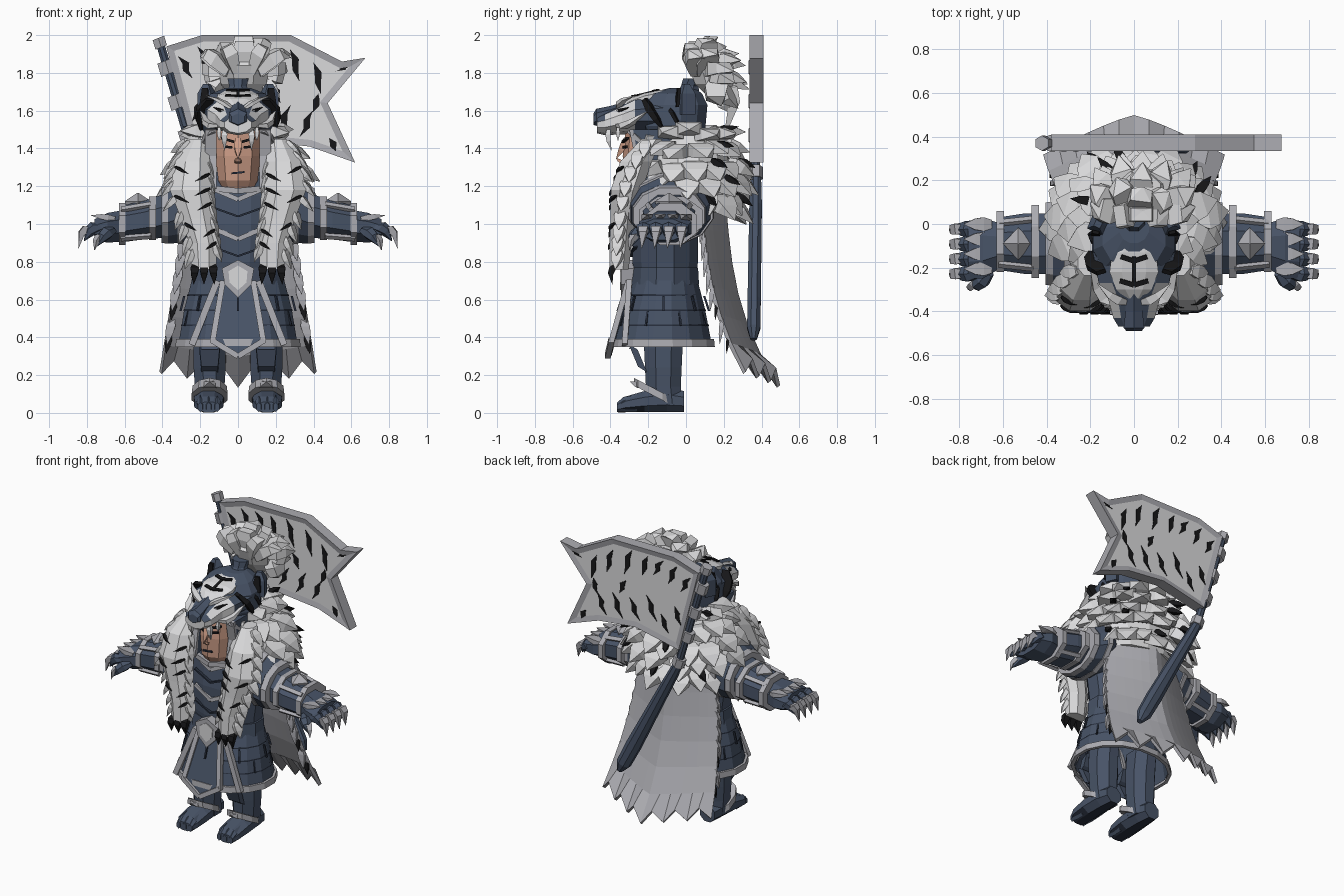
import bpy, bmesh, math, random
from mathutils import Vector as V

random.seed(4)
COLOURS = [("navy_armour", (.064, .087, .135)), ("dark_seam", (.022, .03, .05)), ("white_fur", (.7, .7, .71)),
           ("grey_trim", (.41, .41, .44)), ("black_stripe", (.008, .008, .009)), ("skin", (.6, .33, .235))]
NAVY, DARK, FUR, TRIM, BLACK, SKIN = range(6)
MATS = [bpy.data.materials.new(n) for n, c in COLOURS]
for m, (n, c) in zip(MATS, COLOURS):
    m.diffuse_color = (*c, 1)
bm = bmesh.new()    # the part being built

def finish(name, mirror=False):
    """Turn the current bmesh into an object, optionally doubled across x, and start a new part."""
    global bm
    if mirror:
        for v in bmesh.ops.duplicate(bm, geom=bm.verts[:] + bm.edges[:] + bm.faces[:])["geom"]:
            if isinstance(v, bmesh.types.BMVert):
                v.co.x *= -1
    bmesh.ops.recalc_face_normals(bm, faces=bm.faces[:])
    used = sorted({f.material_index for f in bm.faces})
    for f in bm.faces:
        f.material_index = used.index(f.material_index)
    ob = bpy.data.objects.new(name, bpy.data.meshes.new(name))
    bm.to_mesh(ob.data)
    for i in used:
        ob.data.materials.append(MATS[i])
    bpy.context.collection.objects.link(ob)
    bm = bmesh.new()
    return ob

def loft(secs, mi, caps=True):
    rows = [[bm.verts.new(p) for p in s] for s in secs]
    k = len(rows[0])
    fs = [bm.faces.new((a[i], a[(i + 1) % k], b[(i + 1) % k], b[i])) for a, b in zip(rows, rows[1:]) for i in range(k)]
    fs += [bm.faces.new(rows[0]), bm.faces.new(rows[-1])] if caps else []
    for f in fs:
        f.material_index = mi
    return fs

def ell(c, u, v, n=10):
    return [V(c) + V(u) * math.cos(a) + V(v) * math.sin(a) for a in (math.tau * (i + .5) / n for i in range(n))]

def zloft(rows, mi, n=12, cx=0, caps=True):     # rows: z, centre y, rx, ry
    return loft([ell((cx, cy, z), (rx, 0, 0), (0, ry, 0), n) for z, cy, rx, ry in rows], mi, caps)

def xloft(rows, mi, n=8):                       # rows: x, centre y, centre z, ry, rz
    return loft([ell((x, cy, cz), (0, ry, 0), (0, 0, rz), n) for x, cy, cz, ry, rz in rows], mi)

def yloft(rows, mi, n=8, cx=0):                 # rows: y, centre z, rx, rz
    return loft([ell((cx, y, cz), (rx, 0, 0), (0, 0, rz), n) for y, cz, rx, rz in rows], mi)

def lock(a, b, c, w, mi, flat=.5, n=4):         # tapered tuft curving from a, past b, to c
    a, b, c = V(a), V(b), V(c)
    d = (c - a).normalized()
    u = d.cross(V((0, 0, 1)))
    u = u.normalized() if u.length > .3 else V((1, 0, 0))
    v = d.cross(u).normalized() * flat
    loft([ell(a * (1 - t) ** 2 + b * 2 * t * (1 - t) + c * t * t, u * w * r, v * w * r, n)
          for t, r in ((0, .6), (.3, 1), (.6, .8), (1, .04))], mi)

def spike(p, d, length, w, mi, flat=.5, droop=0):
    p, d = V(p), V(d).normalized()
    lock(p, p + d * length * .5, p + d * length - V((0, 0, droop)), w, mi, flat)

def bar(p, q, w, t, mi, n=(0, -1, 0), taper=1):
    p, q, n = V(p), V(q), V(n) * t / 2
    s = (q - p).cross(n).normalized() * w / 2
    loft([[e + s * k + n, e - s * k + n, e - s * k - n, e + s * k - n] for e, k in ((p, 1), (q, taper))], mi)

def slab(pts, y0, y1, mi):                      # outline in x, z
    return loft([[(x, y, z) for x, z in pts] for y in (y0, y1)], mi)

# --- torso with chevrons, belt, buckle
zloft([(.68, -.11, .23, .16), (.8, -.11, .24, .18), (1, -.11, .27, .18), (1.15, -.1, .27, .17), (1.28, -.1, .15, .13)], NAVY)
for z in (1.14, .93):
    for s in (-1, 1):
        bar((s * .14, -.265, z + .05), (0, -.295, z - .01), .025, .02, TRIM)
        bar((s * .14, -.268, z - .05), (0, -.295, z - .1), .01, .02, DARK)
finish("torso")
zloft([(.68, -.11, .255, .185), (.77, -.11, .25, .18)], NAVY)
finish("belt")
slab([(-.085, .765), (0, .81), (.085, .765), (.07, .68), (0, .61), (-.07, .68)], -.345, -.27, TRIM)
slab([(-.05, .75), (0, .78), (.05, .75), (.045, .69), (0, .65), (-.045, .69)], -.35, -.34, FUR)
finish("buckle")
# --- open armoured skirt with seams and hem, front tabard
zloft([(.7, -.11, .25, .175), (.55, -.12, .29, .225), (.37, -.125, .32, .265)], NAVY, 16, 0, False)
zloft([(.39, -.125, .318, .263), (.39, -.125, .334, .279), (.35, -.125, .338, .283), (.35, -.125, .315, .26)], TRIM, 16, 0, False)
for z, rx, ry in ((.62, .274, .205), (.54, .295, .23), (.46, .308, .246)):
    zloft([(z, -.12, rx, ry), (z + .008, -.12, rx, ry)], DARK, 16, 0, False)
for i in range(16):
    a, k = math.tau * i / 16, .08 * (i % 2)
    bar((.284 * math.cos(a), -.12 + .216 * math.sin(a), .62 - k), (.304 * math.cos(a), -.12 + .242 * math.sin(a), .54 - k),
        .01, .012, DARK, (math.cos(a), math.sin(a), 0))
for s in (-1, 1):
    bar((s * .11, -.30, .7), (s * .245, -.325, .36), .035, .03, TRIM)
finish("skirt")
loft([[(-.08, y, .7), (.08, y, .7), (.135, y - .09, .385), (0, y - .11, .3), (-.135, y - .09, .385)] for y in (-.305, -.285)], NAVY)
for s in (-1, 1):
    bar((s * .08, -.305, .7), (s * .135, -.395, .375), .03, .03, TRIM)
    bar((s * .14, -.395, .385), (0, -.415, .3), .03, .03, TRIM)
finish("tabard")
# --- legs and boots
zloft([(.04, -.11, .08, .1), (.14, -.12, .085, .1), (.24, -.12, .092, .105), (.34, -.12, .092, .11), (.5, -.11, .085, .12)], NAVY, 8, .15)
for z0, y0, z1, y1 in ((.42, -.24, .35, -.28), (.35, -.28, .23, -.23)):
    bar((.15, y0, z0), (.15, y1, z1), .11, .06, NAVY, (0, -.8, -.5 if z0 > .4 else .5), .8)
finish("legs", True)
for f in yloft([(-.01, .06, .06, .06), (-.1, .07, .08, .07), (-.22, .06, .085, .06), (-.32, .045, .08, .045), (-.36, .03, .06, .03)], NAVY, 8, .155):
    if f.calc_center_median().z < .02:
        f.material_index = DARK
for x in (.11, .155, .2):
    yloft([(-.26, .05, .022, .045), (-.33, .045, .022, .04), (-.365, .03, .015, .025)], NAVY, 6, x)
loft([ell((.15, -.16, z), (r, 0, 0), (0, .115, -.06), 10) for z, r in ((.085, .1), (.125, .095))], TRIM)
spike((.15, -.23, .14), (0, -.8, .3), .07, .05, TRIM)
finish("boots", True)
# --- arms: shoulder caps, sleeves, bracers, clawed gauntlets
xloft([(.22, -.08, 1.09, .19, .16), (.3, -.08, 1.08, .225, .185), (.37, -.09, 1.05, .205, .16)], NAVY, 12)
xloft([(.29, -.08, 1.08, .235, .195), (.32, -.08, 1.075, .23, .185)], TRIM, 12)
xloft([(.37, -.09, 1.05, .2, .16), (.405, -.09, 1.045, .195, .15)], TRIM, 12)
xloft([(.36, -.09, 1.05, .15, .13), (.5, -.09, 1.02, .15, .11), (.62, -.09, 1.0, .13, .105)], NAVY)
finish("sleeves", True)
for x, ry, rz, cz in ((.45, .18, .125, 1.03), (.61, .15, .12, 1.0)):
    xloft([(x - .015, -.08, cz, ry, rz), (x + .02, -.08, cz, ry, rz)], TRIM)
for a in range(4):
    y, z = math.cos(math.pi * (a + .5) / 2), math.sin(math.pi * (a + .5) / 2)
    bar((.46, -.09 + .158 * y, 1.02 + .118 * z), (.62, -.09 + .134 * y, 1 + .108 * z), .025, .02, TRIM, (0, y, z))
loft([[V((.53, -.09, z)) + V(p) * r for p in ((.07, 0, 0), (0, .075, 0), (-.07, 0, 0), (0, -.075, 0))]
      for z, r in ((1.1, .9), (1.12, 1), (1.165, .05))], TRIM)
finish("bracers", True)
xloft([(.61, -.1, .99, .11, .09), (.69, -.11, .98, .15, .085), (.76, -.12, .97, .14, .06)], NAVY)
for i in range(4):
    y = -.225 + i * .068
    lock((.72, y, .985), (.79, y, .99), (.815, y - .01, .91), .042, NAVY, .9, 6)
    lock((.765, y, .975), (.84, y, 1), (.845, y - .01, .87), .036, TRIM, .8)
    spike((.65, y + .02, 1.03), (1, 0, .12), .13, .045, TRIM, .5)
lock((.66, -.22, .97), (.72, -.29, .95), (.75, -.29, .88), .04, NAVY, .9, 6)
lock((.71, -.25, .95), (.76, -.3, .93), (.76, -.3, .86), .025, TRIM, .8)
finish("gauntlets", True)
# --- face and cheek guards
zloft([(1.18, -.2, .08, .1), (1.23, -.2, .11, .13), (1.36, -.19, .125, .145), (1.5, -.18, .12, .14)], SKIN, 10)
lock((0, -.32, 1.45), (0, -.335, 1.4), (0, -.37, 1.345), .028, SKIN, .9)
lock((0, -.33, 1.325), (0, -.36, 1.335), (0, -.37, 1.35), .025, SKIN)
bar((-.035, -.332, 1.268), (.035, -.332, 1.275), .01, .012, DARK)
for s in (-1, 1):
    bar((s * .03, -.33, 1.405), (s * .07, -.315, 1.41), .013, .012, BLACK)
    bar((s * .02, -.335, 1.435), (s * .09, -.31, 1.455), .014, .014, BLACK)
finish("face")
loft([[(x, -.29, 1.2), (x, -.08, 1.24), (x, -.06, 1.5), (x, -.28, 1.5), (x, -.255, 1.36)] for x in (.115, .175)], NAVY)
bar((.145, -.295, 1.19), (.145, -.262, 1.36), .02, .06, TRIM, (1, 0, 0))
bar((.145, -.262, 1.36), (.145, -.29, 1.5), .02, .06, TRIM, (1, 0, 0))
bar((.15, -.26, 1.19), (.0, -.31, 1.175), .03, .03, TRIM)
finish("cheek_guards", True)
# --- beast helmet, forehead patch, mirrored features
zloft([(1.2, 0, .13, .1), (1.42, -.04, .175, .15), (1.52, -.08, .2, .19), (1.63, -.07, .195, .19), (1.69, -.06, .15, .15), (1.72, -.02, .07, .07)], NAVY)
for f in yloft([(-.12, 1.58, .2, .11), (-.27, 1.575, .17, .1), (-.34, 1.555, .125, .08), (-.43, 1.53, .1, .06), (-.47, 1.525, .075, .045)], NAVY, 10):
    c = f.calc_center_median()
    if c.y < -.3 and (c.z < 1.54 or abs(c.x) > .07):
        f.material_index = FUR
yloft([(-.3, 1.615, .045, .04), (-.4, 1.585, .045, .04), (-.475, 1.565, .055, .045), (-.49, 1.555, .04, .03)], NAVY, 6)
finish("helmet")
loft([[(-w, y, z - .015), (-w * .5, y, z), (w * .5, y, z), (w, y, z - .015), (w, y, z - .05), (-w, y, z - .05)]
      for y, z, w in ((-.06, 1.713, .06), (-.13, 1.71, .1), (-.22, 1.693, .112), (-.3, 1.663, .08), (-.34, 1.635, .04))], FUR)
for y, z, w in ((-.15, 1.71, .06), (-.26, 1.682, .065)):
    bar((-w, y, z), (0, y - .02, z - .003), .022, .008, BLACK, (0, -.2, 1))
    bar((w, y, z), (0, y - .02, z - .003), .022, .008, BLACK, (0, -.2, 1))
bar((0, -.15, 1.709), (0, -.27, 1.68), .018, .008, BLACK, (0, -.2, 1))
finish("forehead_patch")
for a, b, c, w, mi, flat in (
        ((.03, -.36, 1.61), (.09, -.36, 1.66), (.17, -.27, 1.68), .028, FUR, .5),           # brow
        ((.045, -.355, 1.59), (.08, -.36, 1.595), (.135, -.3, 1.62), .026, BLACK, .5),      # eye
        ((.065, -.358, 1.597), (.08, -.364, 1.597), (.1, -.335, 1.61), .014, TRIM, .5),
        ((.09, -.36, 1.52), (.16, -.33, 1.5), (.2, -.2, 1.6), .05, FUR, .4),                # cheek
        ((.13, -.3, 1.49), (.18, -.24, 1.46), (.185, -.2, 1.38), .035, TRIM, .5),
        ((.15, -.22, 1.66), (.22, -.17, 1.58), (.19, -.1, 1.47), .05, BLACK, .5),           # side stripes
        ((.15, -.1, 1.64), (.215, -.05, 1.57), (.185, -.02, 1.47), .03, BLACK, .5),
        ((.07, -.41, 1.51), (.075, -.42, 1.45), (.07, -.395, 1.39), .022, FUR, .9),         # fangs
        ((.1, -.36, 1.51), (.1, -.36, 1.47), (.1, -.36, 1.44), .016, FUR, .9)):
    lock(a, b, c, w, mi, flat)
loft([[V((.165, .0, z)) + V(p) * r for p in ((.05, -.02, 0), (.02, .05, 0), (-.05, .01, 0), (-.02, -.05, 0))]
      for z, r in ((1.58, 1), (1.69, 1), (1.74, .4))], NAVY)                                # ear
bar((.175, -.05, 1.62), (.175, -.038, 1.72), .06, .015, BLACK, (.2, -1, 0), .5)
finish("helmet_features", True)
# --- plume sweeping up and back
zloft([(1.66, .0, .08, .08), (1.73, .02, .05, .05), (1.77, .04, .06, .06)], NAVY, 8)
finish("plume_socket")
zloft([(1.64, .2, .05, .05), (1.74, .15, .13, .11), (1.84, .13, .15, .13), (1.91, .15, .1, .09)], FUR, 8, .03)
for i in range(5):
    p = (i - 2) / 2
    for j, deg in enumerate((120, 75, 30, -15, -55)):
        t = math.radians(deg + random.uniform(-15, 15))
        k = math.sqrt(1 - .6 * p * p) * random.uniform(.95, 1.05)
        x, y, z = .04 + .24 * p * (1 - .08 * max(0, j - 1) ** 1.5), .14 + .195 * math.cos(t) * k, 1.76 + .225 * math.sin(t) * k
        lock((.03 + .08 * p, .06 + .03 * j, 1.8), (.03 + .2 * p, y * .8 - .02, z + .06 - .01 * j), (x, y, z), .085, FUR, .6)
lock((.02, .16, 1.75), (.03, .33, 1.75), (.02, .2, 1.45), .09, FUR, .6)
finish("plume")
# --- fur collar, black tufts only at the back
zloft([(1.06, .08, .24, .13), (1.15, .05, .29, .2), (1.25, .02, .32, .235), (1.38, .01, .27, .21), (1.5, .01, .17, .14)], FUR)
for z, rx, ry, n, gap, length, dz in ((1.48, .16, .14, 9, 50, .15, .15), (1.41, .22, .18, 11, 40, .16, -.2), (1.32, .28, .22, 12, 34, .15, -.45),
                                      (1.24, .29, .23, 11, 50, .15, -.6), (1.14, .26, .21, 8, 105, .16, -.8)):
    for i in range(n):
        a = math.radians(-90 + gap + (360 - 2 * gap) * (i + random.uniform(.3, .7)) / n)
        c, s = math.cos(a), math.sin(a)
        spike((rx * c, .01 + ry * s, z + random.uniform(-.02, .02)), (c, s, dz), length * random.uniform(.85, 1.15),
              .1, FUR, .5, .02)
        if s > .2 and i % 3 == 0:
            spike(((rx + .05) * c, .01 + (ry + .05) * s, z + .02), (c - .4 * s, s + .4 * c, dz), .11, .03, BLACK, .8)
finish("fur_collar")
# --- hanging fur lapels with stripes and black paws
path = [(.21, -.18, 1.45, .05, .06), (.24, -.265, 1.33, .1, .09), (.25, -.315, 1.18, .12, .09), (.215, -.335, 1.03, .095, .07),
        (.185, -.345, .9, .08, .065), (.18, -.355, .76, .07, .055)]
loft([ell((x, y, z), (w, 0, 0), (0, t, 0), 8) for x, y, z, w, t in path], FUR)
for i in range(18):
    j, k = int(4.6 * i / 18), 4.6 * i / 18 % 1
    x, y, z, w, t = [p + (q - p) * k for p, q in zip(path[j], path[j + 1])]
    s = 1 if i % 2 else -1
    spike((x + s * w * .7, y - .01, z + .02), (s * (.9 if s > 0 and i < 10 else .4), -.15, -1), .12, .045, FUR)
    if i > 4 and i % 5 != 2 and i % 4 != 3:
        lock((x + s * w * .85, y - t * .6, z + .015), (x + s * w * .6, y - t * .95, z), (x + s * w * .15, y - t * 1.02, z - .025), .014, BLACK, .8)
for i in (-1, 0, 1):
    lock((.18 + i * .045, -.36, .79), (.18 + i * .05, -.42, .76), (.18 + i * .055, -.39, .68), .032, BLACK, .8)
finish("fur_lapels", True)
# --- cape with ragged hem and tufted edges
def cape_point(u, t, z):
    return (u * (.27 + .14 * t), .2 + .08 * t + .21 * t ** 3 - (.13 + .05 * t ** 4) * abs(u) ** 1.2, z)

rows = [[bm.verts.new(cape_point(j / 6, r / 6, 1.12 - r / 6 * (.98 - .012 * abs(j)) + (.08 if r == 6 and j % 2 else 0)))
         for j in range(-6, 7)] for r in range(7)]
for a, b in zip(rows, rows[1:]):
    for i in range(12):
        bm.faces.new((a[i], a[i + 1], b[i + 1], b[i])).material_index = TRIM
mod = finish("cape").modifiers.new("thickness", "SOLIDIFY")
mod.thickness, mod.offset = .022, 0
for i in range(8):
    t = .12 + i * .095
    black = i in (5, 7)
    spike(cape_point(.95, t, 1.14 - t * .93), (.2, -.1, -1), .1 if black else .14, .025 if black else .035, BLACK if black else TRIM)
finish("cape_tufts", True)
# --- banner: framed panel, stripes through both sides
fs = slab([(-.38, 1.94), (-.19, 2), (.28, 2), (.55, 1.86), (.675, 1.88), (.475, 1.64), (.62, 1.325), (.38, 1.41), (.1, 1.44), (-.23, 1.37)], .335, .41, TRIM)
bmesh.ops.recalc_face_normals(bm, faces=bm.faces[:])
for f in fs[-2:]:
    bmesh.ops.inset_region(bm, faces=[f], thickness=.035, depth=-.008, use_even_offset=True)
    f.material_index = FUR
finish("banner")
for x, z, d, h in ((-.28, 1.83, -.04, .06), (-.18, 1.87, -.035, .07), (-.07, 1.89, -.04, .06), (.03, 1.88, -.02, .07), (.16, 1.87, -.03, .09),
                   (.3, 1.84, -.025, .085), (.42, 1.77, -.02, .085), (.55, 1.82, .035, .012), (.41, 1.64, .015, .05), (.36, 1.53, .035, .07),
                   (.5, 1.42, -.018, .035), (.24, 1.55, .04, .08), (.11, 1.56, .04, .07), (-.02, 1.6, .04, .08), (-.12, 1.52, .03, .06),
                   (-.22, 1.6, .025, .06), (.2, 1.69, -.025, .05)):
    slab([(x + d, z + h), (x + .022, z + .4 * h), (x + .02, z - .3 * h), (x - d, z - h), (x - .012, z - .3 * h), (x - .014, z + .3 * h)], .339, .406, BLACK)
finish("banner_stripes")
# --- banner pole, and lower shaft at a wider angle
def pole_section(z, r, n=8):
    return ell((-.42 + (1.98 - z) * .3 + max(0, 1.25 - z) * .23, .37 - .015 * max(0, 1.2 - z), z), (r, 0, r * .4), (0, min(r, .038), 0), n)

loft([pole_section(z, r) for z, r in ((1.95, .022), (1.25, .024))], NAVY)
loft([pole_section(z, r) for z, r in ((1.24, .03), (1.1, .036), (.6, .05), (.45, .046), (.39, .018))], NAVY)
for z, h, r in ((1.96, .025, .035), (1.83, .035, .048), (1.65, .035, .048), (1.47, .035, .048), (1.27, .03, .04)):
    loft([pole_section(z + h, r, 6), pole_section(z - h, r, 6)], TRIM)
finish("banner_pole")
